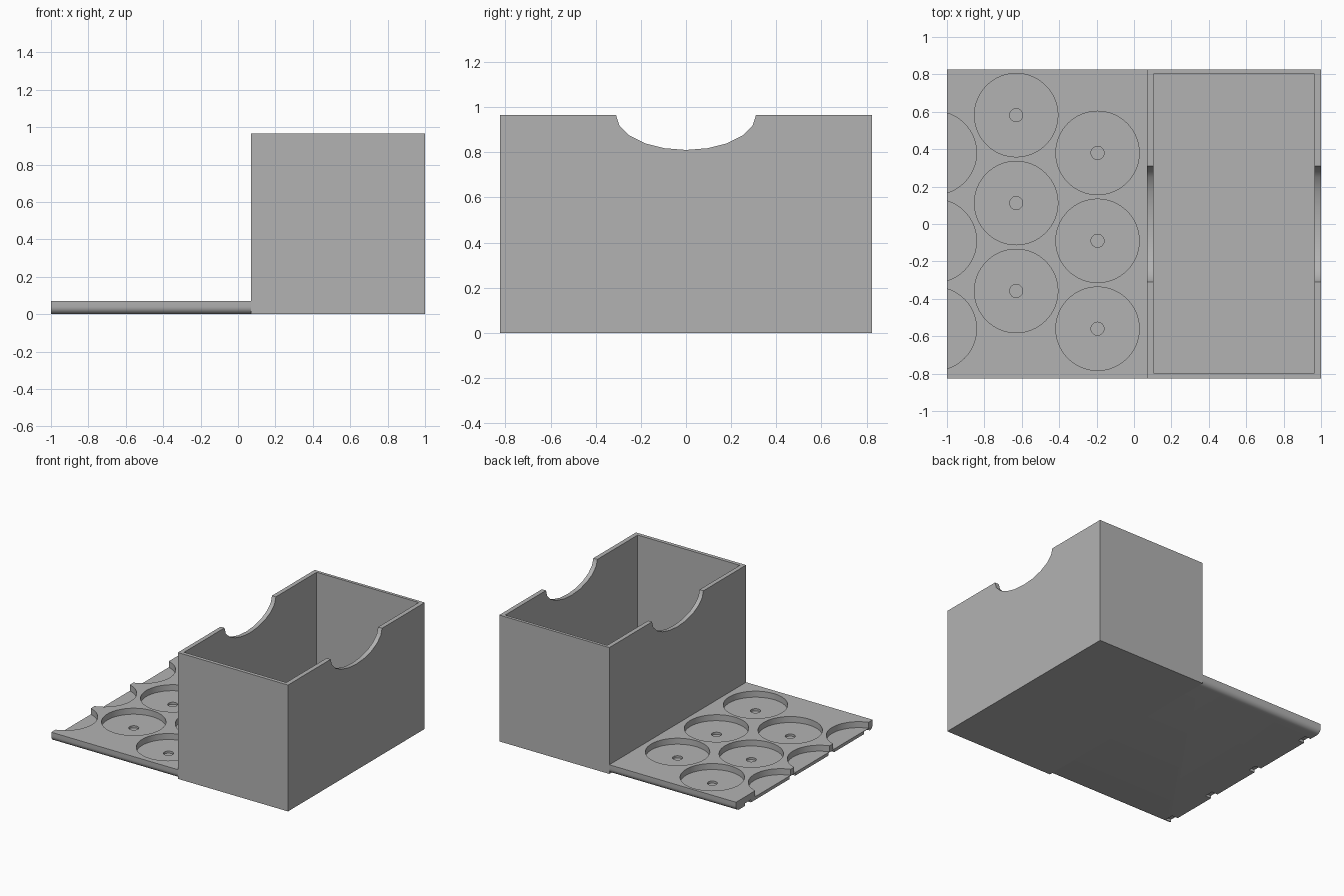
import bpy, bmesh, math

if "Cube" in bpy.data.objects:
    bpy.data.objects.remove(bpy.data.objects["Cube"])

grey = bpy.data.materials.new("plain grey")
grey.diffuse_color = (0.45, 0.45, 0.45, 1)
grey.use_nodes = True
grey.node_tree.nodes["Principled BSDF"].inputs["Base Color"].default_value = grey.diffuse_color

W = 0.825      # half depth of the model
T = 0.07       # tray thickness
H = 0.965      # box height


def make(name, bm):
    bmesh.ops.recalc_face_normals(bm, faces=bm.faces)
    mesh = bpy.data.meshes.new(name)
    bm.to_mesh(mesh)
    bm.free()
    mesh.materials.append(grey)
    ob = bpy.data.objects.new(name, mesh)
    bpy.context.collection.objects.link(ob)
    return ob


def add_prism(bm, profile, x0, x1):
    """Extrude a (y, z) profile along x."""
    a = [bm.verts.new((x0, y, z)) for y, z in profile]
    b = [bm.verts.new((x1, y, z)) for y, z in profile]
    n = len(profile)
    bm.faces.new(a)
    bm.faces.new(b[::-1])
    for i in range(n):
        j = (i + 1) % n
        bm.faces.new((a[i], a[j], b[j], b[i]))


def add_box(bm, x0, x1, y0, y1, z0, z1):
    add_prism(bm, [(y0, z0), (y1, z0), (y1, z1), (y0, z1)], x0, x1)


def add_disc(bm, x, y, r, z0, z1, n):
    """Upright cylinder."""
    pts = [(x + r * math.cos(2 * math.pi * i / n), y + r * math.sin(2 * math.pi * i / n))
           for i in range(n)]
    lo = [bm.verts.new((px, py, z0)) for px, py in pts]
    hi = [bm.verts.new((px, py, z1)) for px, py in pts]
    bm.faces.new(lo[::-1])
    bm.faces.new(hi)
    for i in range(n):
        j = (i + 1) % n
        bm.faces.new((lo[i], lo[j], hi[j], hi[i]))


def cut(ob, bm):
    """Subtract a shape and discard the cutter."""
    cutter = make("cutter", bm)
    cutter.hide_render = True
    mod = ob.modifiers.new("cut", 'BOOLEAN')
    mod.operation = 'DIFFERENCE'
    mod.solver = 'EXACT'
    mod.object = cutter
    bpy.context.view_layer.objects.active = ob
    bpy.ops.object.modifier_apply(modifier=mod.name)
    bpy.data.objects.remove(cutter)


def smooth(ob):
    bpy.ops.object.select_all(action='DESELECT')
    ob.select_set(True)
    bpy.context.view_layer.objects.active = ob
    bpy.ops.object.shade_smooth_by_angle(angle=math.radians(30))


# Open card box
bm = bmesh.new()
add_box(bm, 0.07, 1.0, -W, W, 0, H)
box = make("open_box", bm)
bm = bmesh.new()
add_box(bm, 0.103, 0.966, -0.797, 0.802, 0.033, H + 0.2)
cut(box, bm)

# Finger scoops through both side walls
scoop = [(0.31 * math.cos(math.radians(a)), H + 0.155 * math.sin(math.radians(a)))
         for a in range(180, 361, 18)]
bm = bmesh.new()
add_prism(bm, scoop + [(0.31, H + 0.1), (-0.31, H + 0.1)], 0, 1.1)
cut(box, bm)
smooth(box)

# Token tray with rounded lower long edges
R = 0.04
arc = [(W - R + R * math.sin(math.radians(a)), R - R * math.cos(math.radians(a)))
       for a in range(0, 91, 15)]
profile = arc + [(W, T), (-W, T)] + [(-y, z) for y, z in reversed(arc)]
bm = bmesh.new()
add_prism(bm, profile, -1.0, 0.07)
tray = make("token_tray", bm)

# Staggered round pockets, the outer row cut open by the edge
rows = [(-0.195, 0.38), (-0.63, 0.582), (-1.065, 0.38)]
pockets = [(x, y - 0.47 * i) for x, y in rows for i in range(3)]
bm = bmesh.new()
for x, y in pockets:
    add_disc(bm, x, y, 0.223, 0.024, T + 0.1, 64)
cut(tray, bm)

# Small dimple in the middle of each whole pocket
bm = bmesh.new()
for x, y in pockets[:6]:
    add_disc(bm, x, y, 0.035, 0.008, T, 24)
cut(tray, bm)

# Connector notches under the open edge
bm = bmesh.new()
for y in (0.68, 0.145, -0.325, -0.755):
    add_box(bm, -1.1, -0.95, y - 0.035, y + 0.035, -0.1, 0.02)
cut(tray, bm)
smooth(tray)
